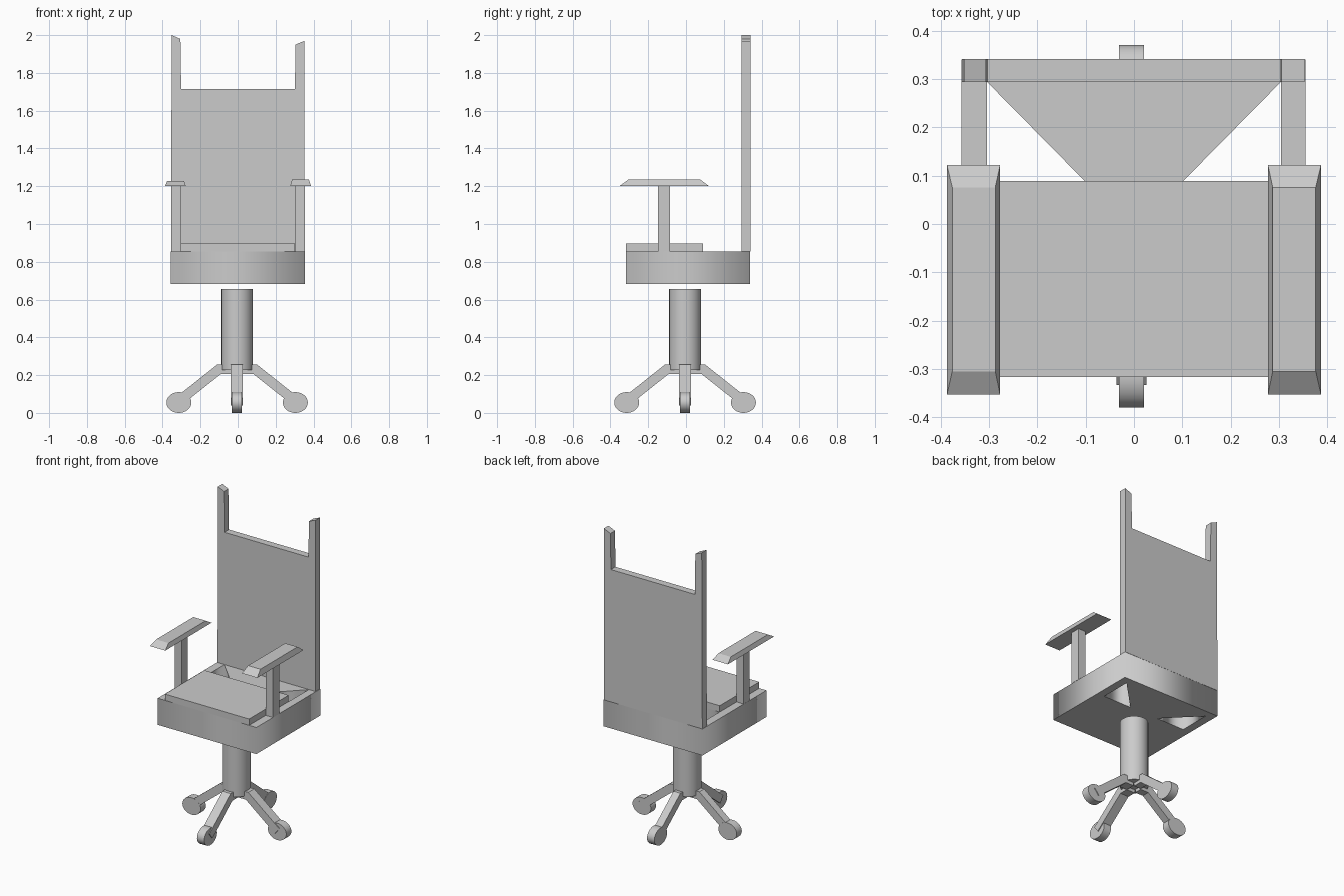
import bpy, bmesh, math
from mathutils import Vector, Matrix

if "Cube" in bpy.data.objects:
    bpy.data.objects.remove(bpy.data.objects["Cube"])

CX = CY = -0.005   # pedestal axis


def finish(name, bm, smooth=False):
    bmesh.ops.recalc_face_normals(bm, faces=bm.faces)
    me = bpy.data.meshes.new(name)
    bm.to_mesh(me)
    bm.free()
    ob = bpy.data.objects.new(name, me)
    bpy.context.collection.objects.link(ob)
    if smooth:
        bpy.ops.object.select_all(action='DESELECT')
        ob.select_set(True)
        bpy.context.view_layer.objects.active = ob
        bpy.ops.object.shade_smooth_by_angle(angle=math.radians(30))
    return ob


def prism(name, pts, offset, smooth=False):
    """Extrude a planar 3D outline along an offset."""
    bm = bmesh.new()
    face = bm.faces.new([bm.verts.new(p) for p in pts])
    ext = bmesh.ops.extrude_face_region(bm, geom=[face], use_keep_orig=True)
    verts = [g for g in ext['geom'] if isinstance(g, bmesh.types.BMVert)]
    bmesh.ops.translate(bm, verts=verts, vec=offset)
    return finish(name, bm, smooth)


def box(name, x, y, z):
    pts = [(x[0], y[0], z[0]), (x[1], y[0], z[0]), (x[1], y[1], z[0]), (x[0], y[1], z[0])]
    return prism(name, pts, (0, 0, z[1] - z[0]))


def plate_with_holes(name, outlines, z0, z1):
    """Filled 2D curve: the first outline is the border, the rest are holes."""
    cu = bpy.data.curves.new(name, 'CURVE')
    cu.dimensions = '2D'
    cu.fill_mode = 'BOTH'
    cu.extrude = (z1 - z0) / 2
    for pts in outlines:
        sp = cu.splines.new('POLY')
        sp.points.add(len(pts) - 1)
        for p, (x, y) in zip(sp.points, pts):
            p.co = (x, y, 0, 1)
        sp.use_cyclic_u = True
    tmp = bpy.data.objects.new(name + "_outline", cu)
    bpy.context.collection.objects.link(tmp)
    bpy.context.view_layer.update()
    me = bpy.data.meshes.new_from_object(tmp.evaluated_get(bpy.context.evaluated_depsgraph_get()))
    bpy.data.objects.remove(tmp)
    bm = bmesh.new()
    bm.from_mesh(me)
    bmesh.ops.translate(bm, verts=bm.verts, vec=(0, 0, (z0 + z1) / 2))
    bmesh.ops.remove_doubles(bm, verts=bm.verts, dist=1e-4)
    return finish(name, bm)


# Seat frame with two triangular openings at the rear corners
border = [(-0.357, -0.317), (0.355, -0.317), (0.355, 0.34), (-0.357, 0.34)]
holes = [[(s * 0.304, 0.294), (s * 0.304, 0.089), (s * 0.102, 0.089)] for s in (-1, 1)]
plate_with_holes("seat_frame", [border] + holes, 0.682, 0.855)

# Seat pad
box("seat_pad", (-0.305, 0.303), (-0.317, 0.089), (0.855, 0.896))

# Backrest with two slanted posts rising above the panel
back = [(-0.356, 0.855), (0.353, 0.855), (0.353, 1.97), (0.305, 1.95), (0.302, 1.716),
        (-0.302, 1.716), (-0.306, 1.98), (-0.352, 2.0)]
prism("backrest", [(x, 0.294, z) for x, z in back], (0, 0.047, 0))

# Armrests: post and bevelled pad on each side
for side, s, top in (("left", -1, 1.228), ("right", 1, 1.235)):
    xs = sorted((s * 0.356, s * 0.304))
    box(side + "_arm_post", xs, (-0.147, -0.084), (0.855, 1.205))
    bm = bmesh.new()
    rings = []
    for (xa, xb), (ya, yb), z in (((0.277, 0.387), (-0.353, 0.122), 1.2),
                                  ((0.287, 0.376), (-0.305, 0.076), top)):
        rings.append([bm.verts.new((s * x, y, z))
                      for x, y in ((xa, ya), (xb, ya), (xb, yb), (xa, yb))])
    lo, hi = rings
    bm.faces.new(lo)
    bm.faces.new(hi)
    for i in range(4):
        j = (i + 1) % 4
        bm.faces.new((lo[i], lo[j], hi[j], hi[i]))
    finish(side + "_arm_pad", bm)

# Pedestal column
bm = bmesh.new()
bmesh.ops.create_cone(bm, cap_ends=True, segments=32, radius1=0.084, radius2=0.084, depth=0.43,
                      matrix=Matrix.Translation((CX, CY, 0.441)))
finish("column", bm, smooth=True)

# Four bent legs with casters; local profile is (distance from axis, height)
leg = [(0.03, 0.205), (0.03, 0.257), (0.105, 0.257), (0.328, 0.08), (0.296, 0.04), (0.088, 0.205)]
wheel = [(0.309 + 0.066 * math.cos(a), 0.055 + 0.055 * math.sin(a))
         for a in (math.tau * i / 32 for i in range(32))]
for name, angle, width in (("right", 0, 0.062), ("back", 90, 0.05),
                           ("left", 180, 0.05), ("front", 270, 0.062)):
    a = math.radians(angle)
    out = Vector((math.cos(a), math.sin(a), 0))
    side = Vector((-out.y, out.x, 0))
    axis = Vector((CX, CY, 0))
    for part, outline, w in (("leg", leg, width), ("caster", wheel, 0.052)):
        pts = [axis + out * r - side * w / 2 + Vector((0, 0, z)) for r, z in outline]
        prism(name + "_" + part, pts, side * w, smooth=(part == "caster"))
